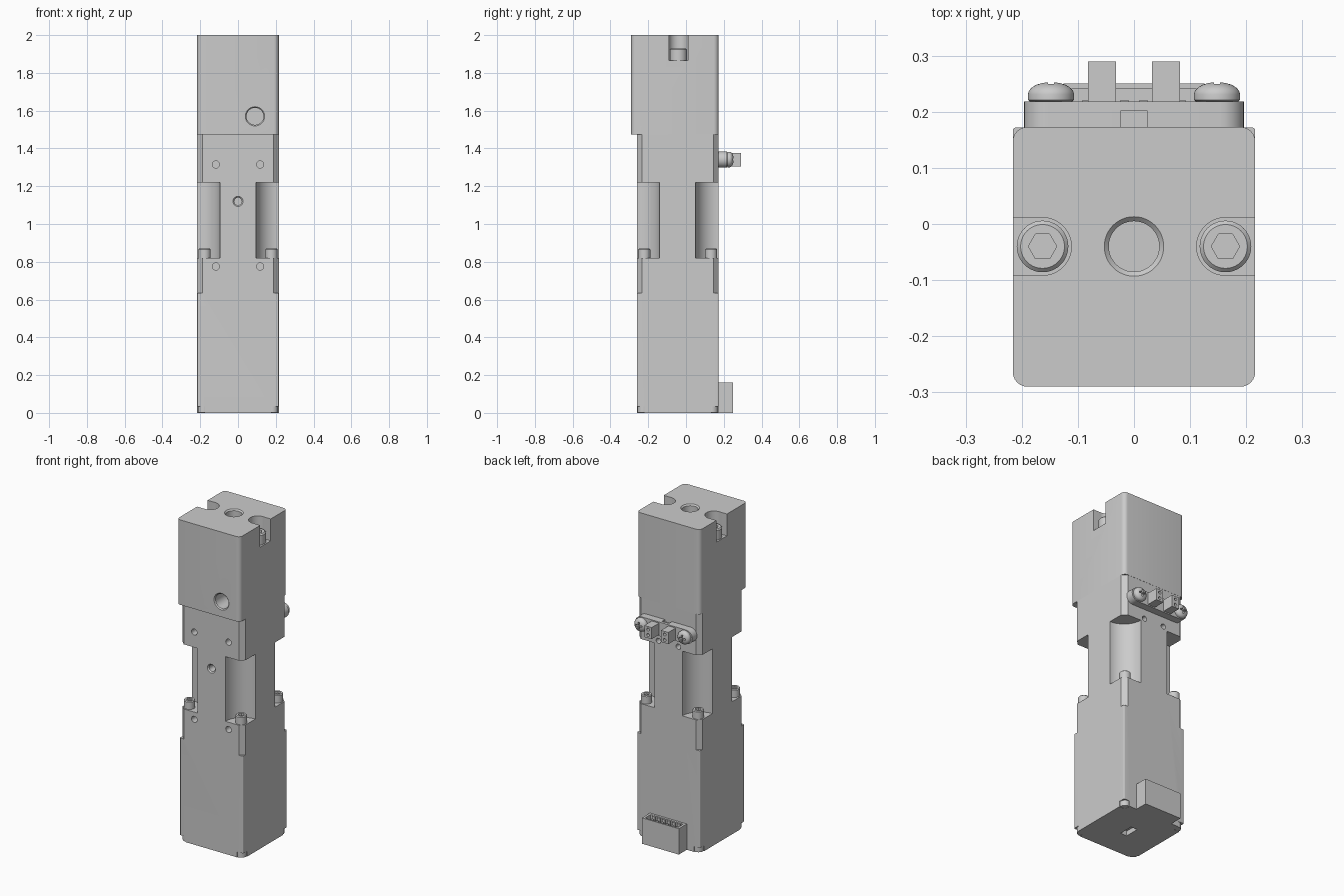
import bpy, bmesh, math
from mathutils import Matrix, Vector

if "Cube" in bpy.data.objects:
    bpy.data.objects.remove(bpy.data.objects["Cube"])

AXIS = {'x': Matrix.Rotation(math.pi / 2, 4, 'Y'),
        'y': Matrix.Rotation(-math.pi / 2, 4, 'X'),   # local +z points to +y
        'z': Matrix.Identity(4)}


def make(name, bm):
    bmesh.ops.recalc_face_normals(bm, faces=bm.faces)
    me = bpy.data.meshes.new(name)
    bm.to_mesh(me)
    bm.free()
    ob = bpy.data.objects.new(name, me)
    bpy.context.collection.objects.link(ob)
    return ob


def box(name, lo, hi, round_z=0.0):
    """Box between two corners, optionally with rounded vertical edges."""
    lo, hi = Vector(lo), Vector(hi)
    bm = bmesh.new()
    bmesh.ops.create_cube(bm, size=1)
    for v in bm.verts:
        v.co = Vector((lo[i] + (v.co[i] + .5) * (hi[i] - lo[i]) for i in range(3)))
    if round_z:
        edges = [e for e in bm.edges if abs(e.verts[0].co.z - e.verts[1].co.z) > 1e-4]
        bmesh.ops.bevel(bm, geom=edges, offset=round_z, segments=6, profile=.5, affect='EDGES')
    return make(name, bm)


def lathe(name, at, profile, axis='z', segs=40):
    """Closed solid turned from (radius, height) points; first and last rings are capped."""
    bm = bmesh.new()
    rings = [[bm.verts.new((r * math.cos(2 * math.pi * k / segs), r * math.sin(2 * math.pi * k / segs), h))
              for k in range(segs)] for r, h in profile]
    for a, b in zip(rings, rings[1:]):
        for k in range(segs):
            n = (k + 1) % segs
            bm.faces.new((a[k], a[n], b[n], b[k]))
    bm.faces.new(rings[0])
    bm.faces.new(rings[-1])
    bm.transform(Matrix.Translation(at) @ AXIS[axis])
    return make(name, bm)


def cyl(name, at, r, h0, h1, axis='z', segs=40):
    return lathe(name, at, [(r, h0), (r, h1)], axis, segs)


def cut(target, *cutters):
    for c in cutters:
        c.hide_render = True
        m = target.modifiers.new('cut', 'BOOLEAN')
        m.object, m.operation, m.solver = c, 'DIFFERENCE', 'EXACT'
        bpy.context.view_layer.objects.active = target
        bpy.ops.object.modifier_apply(modifier=m.name)
        bpy.data.objects.remove(c)


def socket_screw(name, x, y, z, r, h):
    e = r * .15
    s = lathe(name, (x, y, z), [(r, 0), (r, h - e), (r - e, h)])
    cut(s, cyl('hex', (x, y, z), r * .55, h * .45, h + .02, segs=6))
    return s


CY, HALF = -0.044, 0.216          # centre line and half width of the square body
BACK, FRONT, HEADFRONT = CY + HALF, CY - HALF, -0.29
SPLIT = 1.475
corners = [(sx, sy) for sx in (-1, 1) for sy in (-1, 1)]

# Motor and coupling housing
body = box('body', (-HALF, FRONT, 0), (HALF, BACK, SPLIT), .006)
for sx, sy in corners:
    x, y = sx * HALF, CY + sy * HALF
    cut(body,
        cyl('groove', (x, y, 0), .027, .635, 1.6, segs=4),
        cyl('pocket', (x, y, 0), .121, .82, 1.22, segs=64),
        box('notch', (x - .04, y - .04, -.1), (x + .04, y + .04, .034), .012))
# front mounting holes
for x in (-.117, .117):
    for z in (1.315, .775):
        cut(body, cyl('hole', (x, FRONT, z), .019, -.05, .07, 'y', 24))
cut(body, lathe('vent', (0, FRONT, 1.12), [(.034, -.007), (.02, .007), (.02, .09)], 'y', 32))
# back holes under the sensor bracket
for x in (-.068, .068):
    cut(body, cyl('hole', (x, BACK, 1.24), .016, -.07, .05, 'y', 24))
# recess in the base
cut(body, box('slot', (-.022, CY - .045, -.1), (.022, CY + .045, .03)))

# Corner screws in the pockets and screw ends in the base
for sx, sy in corners:
    x, y = sx * .177, CY + sy * .177
    socket_screw('clamp_screw', x, y, .82, .032, .05)
    cyl('base_screw', (sx * .182, CY + sy * .182, 0), .031, 0.001, .05)

# Upper head block
head = box('head', (-HALF, HEADFRONT, SPLIT), (HALF, BACK + .001, 2), .026)
cut(head, lathe('bore', (0, -.04, 0), [(.045, 1.82), (.045, 1.992), (.057, 2.004), (.057, 2.05)], segs=48),
    lathe('port', (.09, HEADFRONT, 1.57), [(.054, -.03), (.054, -.003), (.045, .006), (.045, .13)], 'y', 40))
for s in (-1, 1):
    x = s * .163
    cut(head, cyl('counterbore', (x, -.04, 0), .0515, 1.865, 2.1, segs=48),
        box('slot', (min(x, s * .3), -.0913, 1.865), (max(x, s * .3), .0113, 2.1)))
    socket_screw('head_screw', x, -.04, 1.865, .046, .065)

# Sensor bracket: plate with round ends
BZ, R, L = 1.341, .043, .153
bm = bmesh.new()
outline = []
for k in range(34):
    a = -math.pi / 2 + math.pi * (k % 17) / 16 + (math.pi if k > 16 else 0)
    outline.append(bm.verts.new(((L if k < 17 else -L) + R * math.cos(a), BACK, BZ + R * math.sin(a))))
face = bm.faces.new(outline)
new = bmesh.ops.extrude_face_region(bm, geom=[face])['geom']
bmesh.ops.translate(bm, vec=(0, .046, 0), verts=[v for v in new if isinstance(v, bmesh.types.BMVert)])
plate = make('bracket_plate', bm)
cut(plate, box('notch', (-.024, BACK - .02, BZ + .03), (.024, .201, BZ + .1)))

# Bracket pan-head screws and two small sockets
for s in (-1, 1):
    x = s * .148
    dome = [(.041 * math.cos(a), .013 + .022 * math.sin(a)) for a in (i * math.pi / 14 for i in range(7))]
    pan = lathe('bracket_screw', (x, .218, BZ), [(.037, 0), (.041, .003)] + dome, 'y')
    cut(pan, box('cross', (x - .022, .238, BZ - .005), (x + .022, .28, BZ + .005)),
        box('cross', (x - .005, .238, BZ - .022), (x + .005, .28, BZ + .022)))
    xc = s * .057
    plug = box('sensor_socket', (xc - .025, .217, BZ - .036), (xc + .025, .29, BZ + .036))
    for dz in (-.017, .017):
        cut(plug, cyl('pin_hole', (xc, .29, BZ + dz), .009, -.04, .02, 'y', 16))

# Cable connector at the foot of the back
conn = box('connector', (-.126, BACK, 0), (.126, .25, .16))
cut(conn, box('cavity', (-.111, .186, .07), (.111, .241, .2)))
for i in range(6):
    x = -.085 + i * .034
    box('connector_pin', (x - .008, .204, .06), (x + .008, .22, .145))
    box('connector_rib', (x - .01, .18, .06), (x + .01, .196, .158))

# Smooth the round surfaces, keep the edges crisp
bpy.ops.object.select_all(action='SELECT')
bpy.ops.object.shade_smooth_by_angle(angle=math.radians(30))
